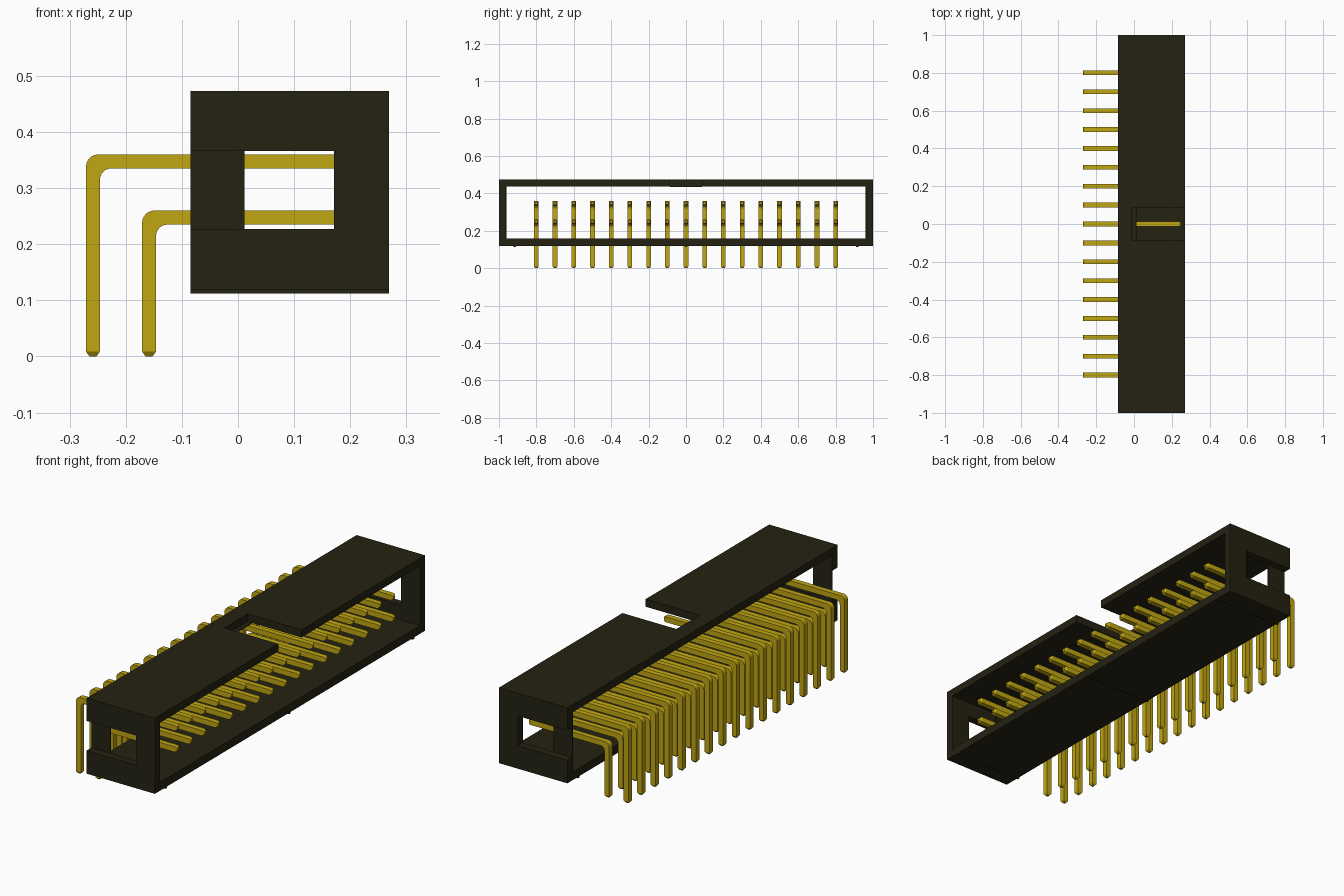
import bpy, bmesh, math
from mathutils import Vector

cube = bpy.data.objects.get("Cube")
if cube:
    bpy.data.objects.remove(cube, do_unlink=True)


def material(name, rgb):
    m = bpy.data.materials.new(name)
    m.use_nodes = True
    m.diffuse_color = (*rgb, 1)
    m.node_tree.nodes["Principled BSDF"].inputs["Base Color"].default_value = (*rgb, 1)
    return m


BLACK = material("black plastic", (0.018, 0.016, 0.006))
GOLD = material("gold metal", (0.53, 0.38, 0.006))


def finish(name, bm, mat):
    bmesh.ops.recalc_face_normals(bm, faces=bm.faces[:])
    mesh = bpy.data.meshes.new(name)
    bm.to_mesh(mesh)
    bm.free()
    mesh.materials.append(mat)
    ob = bpy.data.objects.new(name, mesh)
    bpy.context.collection.objects.link(ob)
    return ob


def prism(name, points, extrude):
    """Extrude a flat outline of 3D points along a vector."""
    bm = bmesh.new()
    face = bm.faces.new([bm.verts.new(p) for p in points])
    new = bmesh.ops.extrude_face_region(bm, geom=[face])["geom"]
    bmesh.ops.translate(bm, vec=Vector(extrude),
                        verts=[v for v in new if isinstance(v, bmesh.types.BMVert)])
    return finish(name, bm, BLACK)


def box(name, x, y, z):
    return prism(name, [(x[0], y[0], z[0]), (x[1], y[0], z[0]),
                        (x[1], y[1], z[0]), (x[0], y[1], z[0])], (0, 0, z[1] - z[0]))


# Main dimensions of the shell
X0, X1 = -0.085, 0.269
Z0, Z1 = 0.119, 0.473
FLOOR, CEIL, INNER = 0.158, 0.437, 0.963
WIN_X, WIN_Z0, WIN_Z1, WALL_X = 0.171, 0.227, 0.366, 0.012

# Floor, and lid with the keying slot
box("floor", (X0, X1), (-INNER, INNER), (Z0, FLOOR))
lid = [(X0, -INNER), (X1, -INNER), (X1, -0.086), (-0.01, -0.086),
       (-0.01, 0.086), (X1, 0.086), (X1, INNER), (X0, INNER)]
prism("lid", [(x, y, CEIL) for x, y in lid], (0, 0, Z1 - CEIL))
box("slot_ledge", (-0.012, WALL_X), (-0.086, 0.086), (CEIL - 0.004, CEIL))

# C-shaped end walls, each with a recessed post behind the opening
c_shape = [(X0, Z0), (X1, Z0), (X1, Z1), (X0, Z1), (X0, WIN_Z1),
           (WIN_X, WIN_Z1), (WIN_X, WIN_Z0), (X0, WIN_Z0)]
for side, s in (("front", -1), ("back", 1)):
    prism(side + "_end_wall", [(x, s * INNER, z) for x, z in c_shape],
          (0, s * (1 - INNER), 0))
    ys = sorted((s * (INNER - 0.004), s * INNER))
    box(side + "_end_post", (X0, WALL_X), ys, (FLOOR, CEIL))

# Small standoff ribs under the floor
for i, y in enumerate((-0.915, 0, 0.915)):
    box(f"rib_{i + 1}", (X0, X1), (y - 0.006, y + 0.006), (0.112, Z0))


def pin_mesh(x, z):
    """Bent square pin: x is the outer face of the leg, z the top of the arm."""
    w, r_out, r_in, tip, taper = 0.025, 0.022, 0.02, 0.009, 0.5
    mid_x, mid_z, end = x + w / 2, z - w / 2, 0.25
    h, t = w / 2, w / 2 * taper
    # each section: outer point, inner point, half width in y
    sections = [((mid_x - t, 0), (mid_x + t, 0), t),
                ((x, tip), (x + w, tip), h)]
    for k in range(7):
        a = math.pi / 2 * k / 6
        c, s = 1 - math.cos(a), 1 - math.sin(a)
        sections.append(((x + r_out * c, z - r_out * s),
                         (x + w + r_in * c, z - w - r_in * s), h))
    sections += [((end - tip, z), (end - tip, z - w), h),
                 ((end, mid_z + t), (end, mid_z - t), t)]
    bm = bmesh.new()
    rings = []
    for (ox, oz), (ix, iz), b in sections:
        rings.append([bm.verts.new(p) for p in
                      ((ox, -b, oz), (ix, -b, iz), (ix, b, iz), (ox, b, oz))])
    for r0, r1 in zip(rings, rings[1:]):
        for j in range(4):
            k = (j + 1) % 4
            bm.faces.new((r0[j], r0[k], r1[k], r1[j]))
    bm.faces.new(rings[0])
    bm.faces.new(rings[-1])
    return bm


# Two rows of seventeen pins sharing one mesh per row
for row, x, z in (("upper", -0.271, 0.360), ("lower", -0.171, 0.260)):
    first = finish(f"{row}_pin_1", pin_mesh(x, z), GOLD)
    first.location.y = -0.8
    for i in range(1, 17):
        pin = bpy.data.objects.new(f"{row}_pin_{i + 1}", first.data)
        pin.location.y = -0.8 + 0.1 * i
        bpy.context.collection.objects.link(pin)
